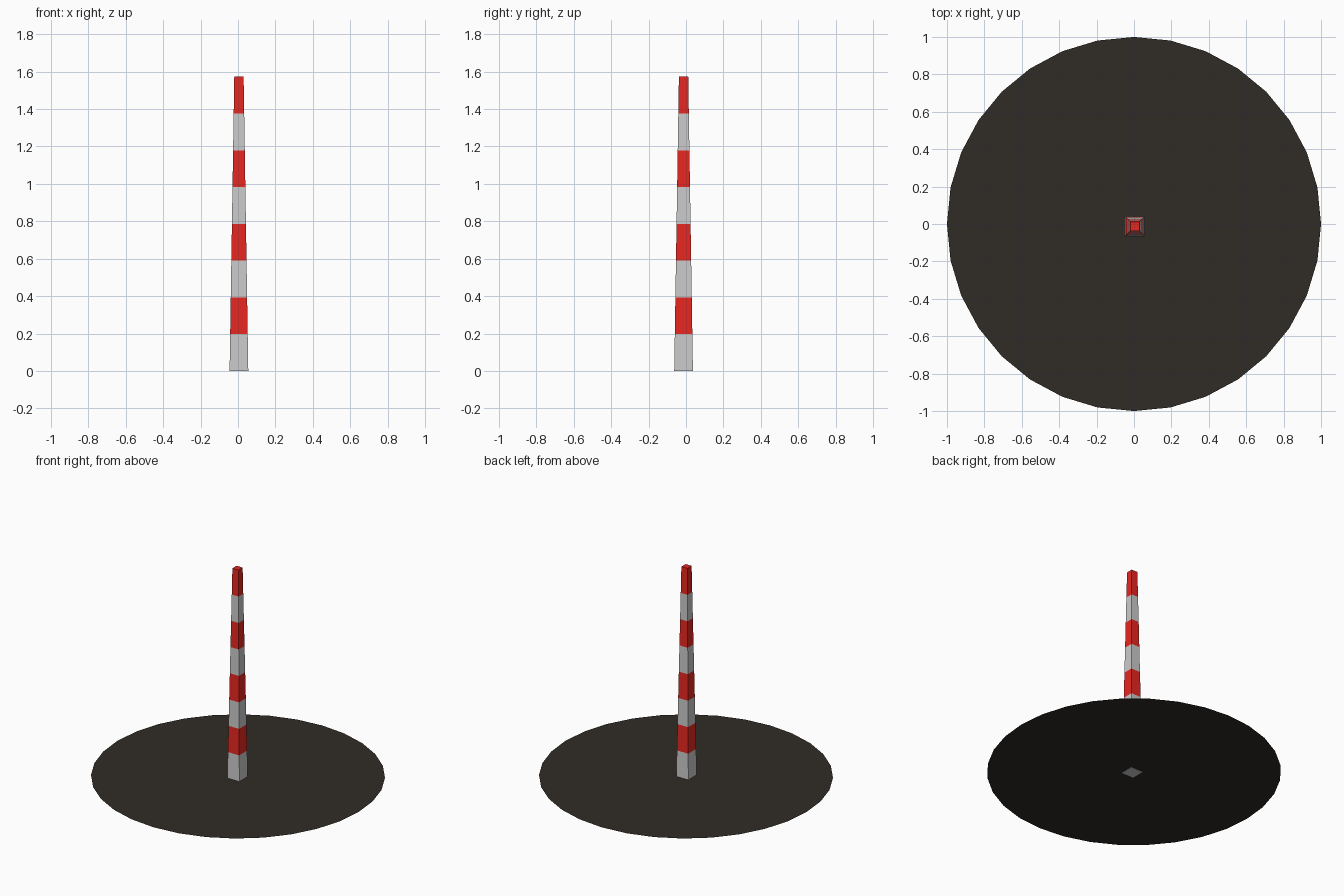
import bpy, bmesh

if "Cube" in bpy.data.objects:
    bpy.data.objects.remove(bpy.data.objects["Cube"])

HEIGHT = 1.573
BANDS = 8
HALF_BOTTOM, HALF_TOP = 0.05, 0.025
CX, CY = 0.005, -0.013


def material(name, color):
    mat = bpy.data.materials.new(name)
    mat.diffuse_color = (*color, 1.0)
    mat.use_nodes = True
    mat.node_tree.nodes["Principled BSDF"].inputs["Base Color"].default_value = mat.diffuse_color
    return mat


def add_object(name, bm, mats):
    mesh = bpy.data.meshes.new(name)
    bm.to_mesh(mesh)
    bm.free()
    for mat in mats:
        mesh.materials.append(mat)
    obj = bpy.data.objects.new(name, mesh)
    bpy.context.collection.objects.link(obj)
    return obj


white = material("white_paint", (0.8, 0.8, 0.8))
red = material("red_paint", (0.8, 0.02, 0.015))
earth = material("dark_earth", (0.03, 0.024, 0.019))

# Flat ground disc
bm = bmesh.new()
bmesh.ops.create_circle(bm, cap_ends=True, segments=32, radius=1.0)
bmesh.ops.translate(bm, verts=bm.verts, vec=(0, 0, 0.002))
add_object("ground_disc", bm, [earth])

# Tapered square mast with alternating white and red bands
bm = bmesh.new()
rings = []
for i in range(BANDS + 1):
    t = i / BANDS
    h = HALF_BOTTOM + (HALF_TOP - HALF_BOTTOM) * t
    rings.append([bm.verts.new((CX + sx * h, CY + sy * h, HEIGHT * t))
                  for sx, sy in ((-1, -1), (1, -1), (1, 1), (-1, 1))])
for i in range(BANDS):
    for k in range(4):
        n = (k + 1) % 4
        face = bm.faces.new((rings[i][k], rings[i][n], rings[i + 1][n], rings[i + 1][k]))
        face.material_index = i % 2
bm.faces.new(rings[0][::-1])
bm.faces.new(rings[-1]).material_index = 1
add_object("striped_mast", bm, [white, red])
